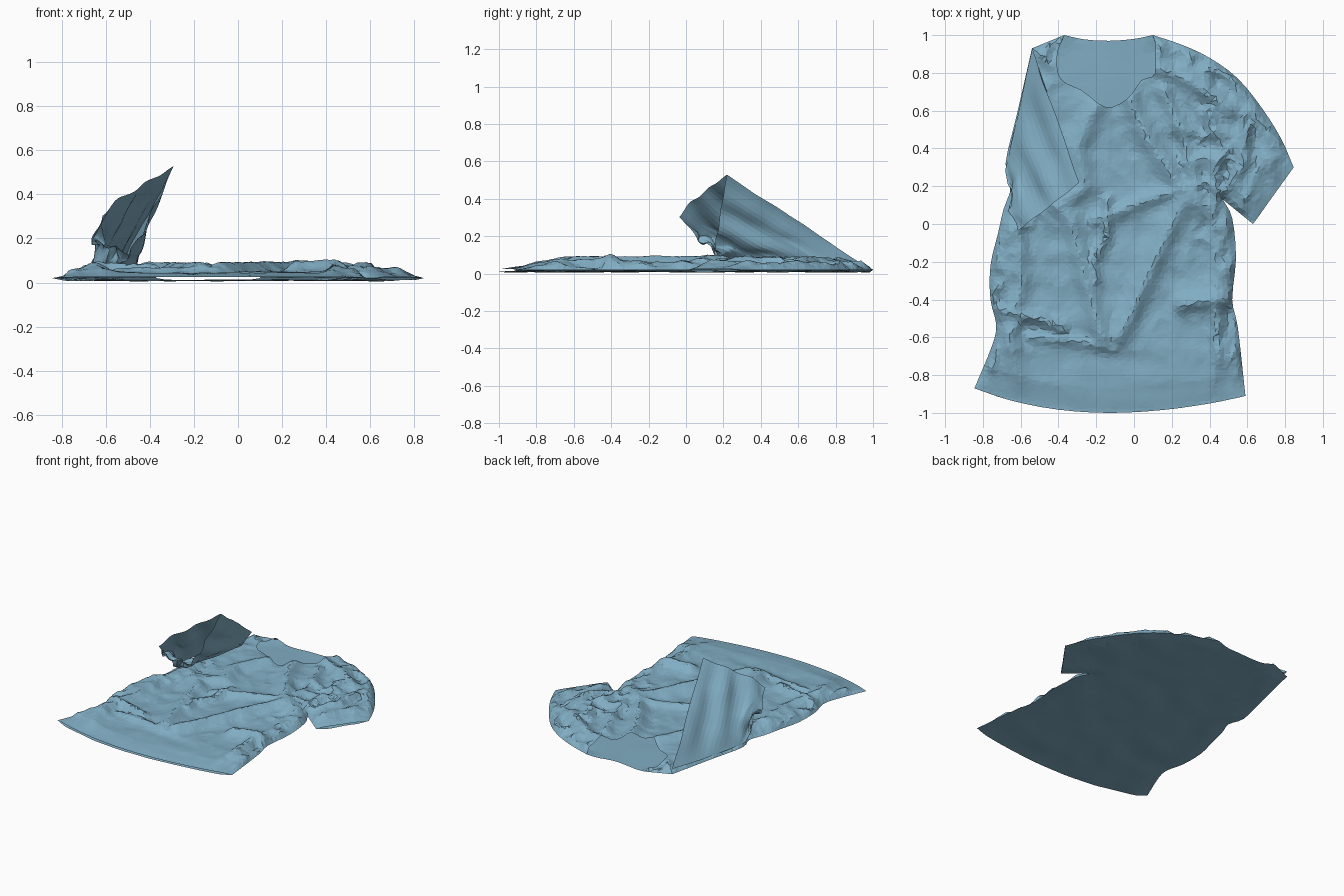
import bpy, math, random
from mathutils import Vector, noise
from mathutils.geometry import delaunay_2d_cdt

if "Cube" in bpy.data.objects:
    bpy.data.objects.remove(bpy.data.objects["Cube"])

random.seed(4)
cloth = bpy.data.materials.new("blue_cloth")
cloth.diffuse_color = (0.22, 0.42, 0.55, 1)
cloth.use_nodes = True
cloth.node_tree.nodes["Principled BSDF"].inputs["Base Color"].default_value = cloth.diffuse_color


# Smooth curve through a run of points
def smooth(run, n=3):
    p = [Vector(q) for q in run]
    p = [p[0] * 2 - p[1]] + p + [p[-1] * 2 - p[-2]]
    out = []
    for a, b, c, d in zip(p, p[1:], p[2:], p[3:]):
        for i in range(n):
            t = i / n
            v = b + (c - a) * (t / 2) + (a * 2 - b * 5 + c * 4 - d) * (t * t / 2) \
                + (b * 3 - a - c * 3 + d) * (t ** 3 / 2)
            out.append((v.x, v.y))
    return out + [tuple(run[-1])]


# Outline runs, clockwise from the left neck point (seen from above)
back_neck = smooth([(-.37, 1), (-.26, .977), (-.13, .97), (0, .98), (.1, 1)])
front_neck = smooth([(-.37, 1), (-.4, .88), (-.39, .77), (-.28, .71), (-.15, .62),
                     (-.04, .66), (.04, .76), (.11, .8), (.1, 1)])
shoulder = smooth([(.1, 1), (.25, .95), (.4, .88), (.55, .77), (.68, .61), (.78, .45), (.845, .3)])
cuff = [(.845, .3), (.63, 0)]
right_side = [(.63, 0)] + smooth([(.47, .13), (.52, .03), (.54, -.18), (.52, -.4), (.55, -.55), (.59, -.91)])
hem = smooth([(.59, -.91), (.4, -.95), (.15, -.985), (-.13, -1), (-.4, -.983), (-.65, -.935), (-.845, -.87)])
left_side = smooth([(-.845, -.87), (-.75, -.64), (-.73, -.53), (-.76, -.4), (-.76, -.22), (-.72, -.05),
                    (-.69, .08), (-.65, .2), (-.68, .32), (-.62, .58), (-.54, .93)]) + [(-.37, 1)]
closed_runs = [shoulder, right_side, left_side]

# Fold lines: height, width, points
folds = [
    (.06, .05, [(-.42, .1), (-.33, .02), (-.26, -.28), (-.17, -.6)]),
    (.06, .05, [(.26, .12), (.13, -.15), (.02, -.4), (-.08, -.6)]),
    (.05, .03, [(-.14, .12), (-.15, -.08), (-.22, -.2), (-.2, -.3)]),
    (.06, .05, [(-.02, .66), (.07, .45), (.24, .2), (.36, .1)]),
    (.05, .06, [(-.2, .62), (-.3, .4), (-.26, .2), (-.38, .1)]),
    (.04, .04, [(-.2, .02), (.05, .12), (.25, .18)]),
    (.05, .03, [(-.72, -.46), (-.5, -.5), (-.38, -.55)]),
    (.03, .03, [(-.56, -.6), (-.3, -.62), (-.1, -.66)]),
    (.07, .04, [(.26, -.43), (.36, -.41), (.5, -.4)]),
    (.03, .03, [(.43, -.4), (.45, -.65), (.41, -.9)]),
    (.04, .05, [(-.62, .05), (-.6, -.3), (-.66, -.6), (-.6, -.88)]),
    (.04, .04, [(.12, .82), (.3, .76), (.5, .6)]),
    (.04, .04, [(.16, .7), (.27, .45), (.32, .2)]),
    (.04, .03, [(.43, .18), (.46, .4), (.4, .6)]),
    (.04, .03, [(.47, .17), (.58, .33), (.6, .5)]),
]


def seg_dist(x, y, run):
    best = 9
    for (ax, ay), (bx, by) in zip(run, run[1:]):
        dx, dy = bx - ax, by - ay
        t = max(0, min(1, ((x - ax) * dx + (y - ay) * dy) / (dx * dx + dy * dy)))
        best = min(best, math.hypot(x - ax - t * dx, y - ay - t * dy))
    return best


def inside(x, y, poly):
    hit = False
    for (ax, ay), (bx, by) in zip(poly, poly[1:] + poly[:1]):
        if (ay > y) != (by > y) and x < ax + (y - ay) * (bx - ax) / (by - ay):
            hit = not hit
    return hit


def blob(x, y, cx, cy, rx, ry):
    return math.exp(-((x - cx) / rx) ** 2 - ((y - cy) / ry) ** 2)


def finish(name, verts, faces):
    me = bpy.data.meshes.new(name)
    me.from_pydata(verts, [], faces)
    me.materials.append(cloth)
    ob = bpy.data.objects.new(name, me)
    bpy.context.collection.objects.link(ob)
    return ob


def front_point(x, y):
    d = min(seg_dist(x, y, r) for r in closed_runs)
    puff = 1 - math.exp(-d / .025)
    calm = max(.1, min(1, (y + .95) / .3))
    ends = min(1, .1 + min(seg_dist(x, y, cuff) / .12, seg_dist(x, y, hem) / .15))
    crumple = min(1, .2 + .8 * blob(x, y, .45, .35, .22, .35) + .9 * math.exp(-(d / .12) ** 2)
                  + .5 * blob(x, y, -.5, .2, .2, .2))
    # folds merge by root sum so crossings do not spike
    f = math.sqrt(sum((h * math.exp(-(seg_dist(x, y, run) / w) ** 1.6)) ** 2 for h, w, run in folds))
    z = .022 + f * calm
    ridged = 1 - abs(noise.noise(Vector((x * 7, y * 6, 1)))) * 2.2
    fine = 1 - abs(noise.noise(Vector((x * 15, y * 12, 5)))) * 2.2
    z += crumple * (.033 * ridged + .012 * fine) * max(calm, .4)
    z += .008 * noise.noise(Vector((x * 4, y * 9, 3)))
    z = .11 * math.tanh(z / .11)
    # sideways slump of the creases
    s = .022 * crumple * puff * ends
    sx, sy = (noise.noise(Vector((x * 9, y * 9, k))) * s for k in (8, 13))
    return x + sx, y + sy, .02 + puff * max(.004, z * ends)


def back_point(x, y):
    d = min(seg_dist(x, y, r) for r in closed_runs)
    n = noise.noise(Vector((x * 5, y * 5, 20)))
    return x, y, .02 - min(1, d / .08) * (.01 + .008 * n)


# Shirt panel: outline filled with an irregular triangle mesh, then draped
def panel(name, runs, drape, step):
    ring = []
    for run in runs:
        for (ax, ay), (bx, by) in zip(run, run[1:]):
            n = max(1, round(math.hypot(bx - ax, by - ay) / .025))
            ring += [(ax + (bx - ax) * i / n, ay + (by - ay) * i / n) for i in range(n)]
    # runs are chained head to tail, so every run after the neck follows on
    pts = [Vector(p) for p in ring]
    loop = ring + ring[:1]
    for i in range(int(1.7 / step) + 1):
        for j in range(int(2 / step) + 1):
            x = -.85 + (i + random.uniform(-.35, .35)) * step
            y = -1 + (j + random.uniform(-.35, .35)) * step
            if inside(x, y, ring) and seg_dist(x, y, loop) > step * .4:
                pts.append(Vector((x, y)))
    out = delaunay_2d_cdt(pts, [], [list(range(len(ring)))], 1, 1e-5)
    faces = []
    for f in out[2]:
        a, b, c = (out[0][k] for k in f[:3])
        ccw = (b - a).cross(c - a) > 0
        faces.append(f if ccw == (drape is front_point) else f[::-1])
    return finish(name, [drape(v.x, v.y) for v in out[0]], faces)


panel("front_panel", [front_neck, shoulder, cuff, right_side, hem, left_side[:-1], left_side[-2:]], front_point, .021)
panel("back_panel", [back_neck, shoulder, cuff, right_side, hem, left_side[:-1], left_side[-2:]], back_point, .04)

# Raised sleeve: open tube lofted from the armhole to the lifted cuff
armhole = [(-.54, .93, .06), (-.6, .65, .04), (-.66, .38, .04), (-.68, .28, .04),
           (-.64, .17, .06), (-.55, .22, .08), (-.48, .45, .08), (-.46, .7, .07)]
raised_cuff = [(-.29, .22, .53), (-.4, .13, .46), (-.53, .03, .385), (-.62, -.04, .31),
               (-.6, .06, .18), (-.5, .15, .13), (-.43, .17, .22), (-.37, .19, .36)]


def resample(ctrl, per):
    c = [Vector(p) for p in ctrl]
    return [c[i].lerp(c[(i + 1) % len(c)], k / per) for i in range(len(c)) for k in range(per)]


per, rows = 7, 26
A, B = resample(armhole, per), resample(raised_cuff, per)
N = len(A)
verts, faces = [], []
for r in range(rows + 1):
    t = r / rows
    for k in range(N):
        p = A[k].lerp(B[k], t)
        u = k / per
        low = math.exp(-((u - 4) / 1.3) ** 2)      # crumpled underarm
        amp = (.012 + .065 * low) * math.sin(math.pi * min(1, t * .85 + .08))
        p += noise.noise_vector(p * (6 + 5 * low)) * amp
        # long creases running down the sleeve
        crease = math.sin(u * 5.5 + t * 2) * .014 * math.sin(math.pi * t * .8)
        p += Vector((-.75, -.2, .6)) * crease * min(1, u, 8 - u)
        p.z = max(p.z, .03)
        verts.append(p)
for r in range(rows):
    for k in range(N):
        a, b = r * N + k, r * N + (k + 1) % N
        faces.append((a, a + N, b + N, b))
finish("raised_sleeve", verts, faces)
